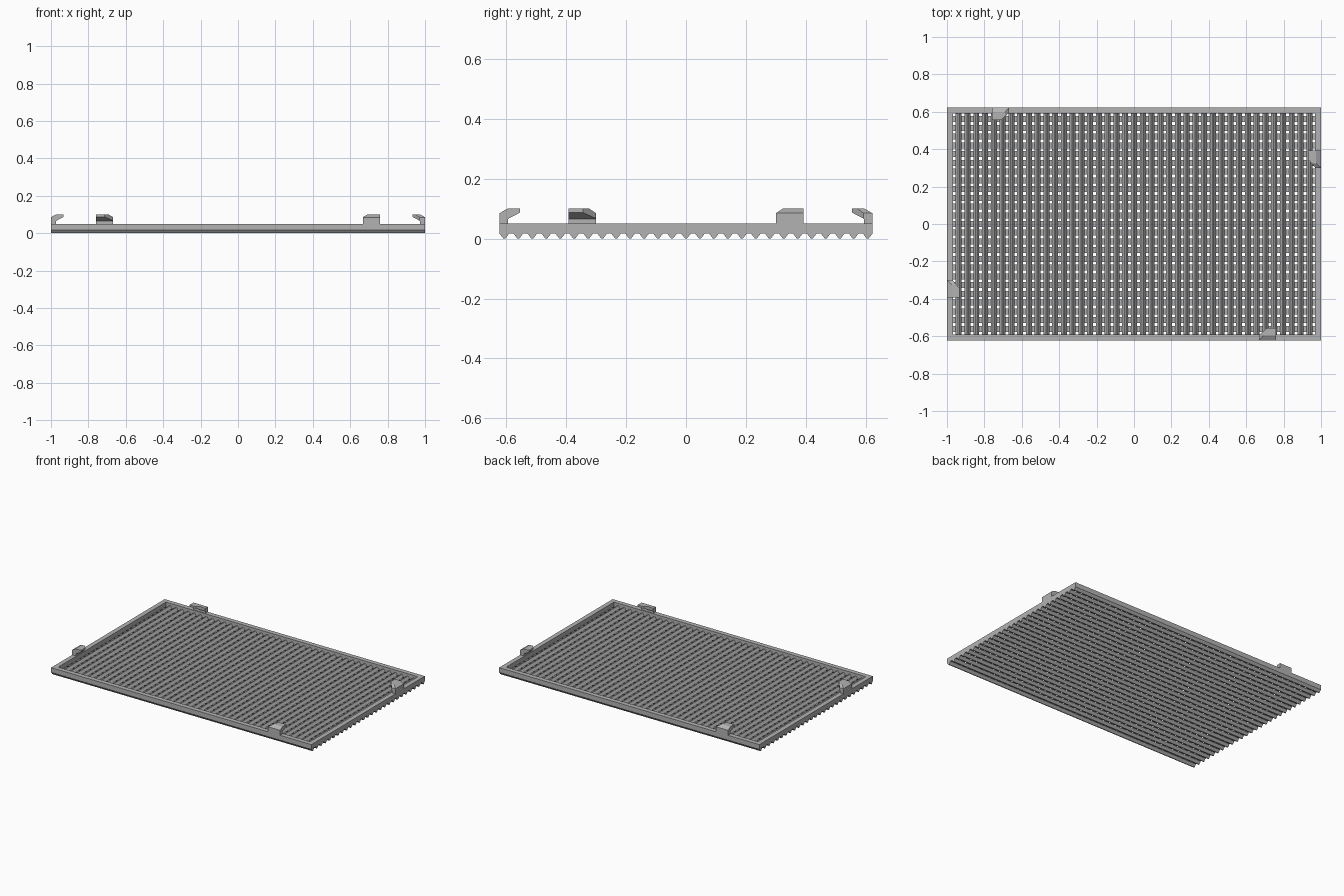
import bpy, bmesh, math
from mathutils import Vector, Matrix

if "Cube" in bpy.data.objects:
    bpy.data.objects.remove(bpy.data.objects["Cube"])

HX, HY = 1.0, 0.623      # half size of the panel
RIM = 0.032              # rim width
Z_MID, Z_TOP = 0.017, 0.05

grey = bpy.data.materials.new("light_grey")
grey.diffuse_color = (0.45, 0.45, 0.45, 1)
grey.use_nodes = True
grey.node_tree.nodes["Principled BSDF"].inputs["Base Color"].default_value = grey.diffuse_color


def finish(bm, name):
    bmesh.ops.recalc_face_normals(bm, faces=bm.faces[:])
    me = bpy.data.meshes.new(name)
    bm.to_mesh(me)
    bm.free()
    me.materials.append(grey)
    ob = bpy.data.objects.new(name, me)
    bpy.context.collection.objects.link(ob)
    return ob


def prism(bm, start, end):
    """Closed solid between two matching outlines."""
    a = [bm.verts.new(p) for p in start]
    b = [bm.verts.new(p) for p in end]
    n = len(a)
    bm.faces.new(a)
    bm.faces.new(b[::-1])
    for i in range(n):
        bm.faces.new((a[i], b[i], b[(i + 1) % n], a[(i + 1) % n]))


# Rectangular rim
bm = bmesh.new()
rings = []
for x, y, z in ((HX, HY, Z_MID), (HX, HY, Z_TOP),
                (HX - RIM, HY - RIM, Z_TOP), (HX - RIM, HY - RIM, Z_MID)):
    rings.append([bm.verts.new((sx * x, sy * y, z))
                  for sx, sy in ((-1, -1), (1, -1), (1, 1), (-1, 1))])
for k in range(4):
    for i in range(4):
        r, s, j = rings[k], rings[(k + 1) % 4], (i + 1) % 4
        bm.faces.new((r[i], r[j], s[j], s[i]))
finish(bm, "rim")

# Lower ribs along x, pointing down
bm = bmesh.new()
count, edge = 27, HY - 0.016
for i in range(count):
    c = -edge + 2 * edge * i / (count - 1)
    prof = [(c - 0.016, Z_MID), (c - 0.003, 0), (c + 0.003, 0), (c + 0.016, Z_MID)]
    prism(bm, [(-HX, y, z) for y, z in prof], [(HX, y, z) for y, z in prof])
finish(bm, "lower_ribs")

# Upper ribs along y, pointing up, inside the rim
bm = bmesh.new()
count, edge = 43, HX - 0.016
for i in range(1, count - 1):
    c = -edge + 2 * edge * i / (count - 1)
    prof = [(c - 0.016, Z_MID), (c - 0.003, 0.034), (c + 0.003, 0.034), (c + 0.016, Z_MID)]
    L = HY - RIM
    prism(bm, [(x, -L, z) for x, z in prof], [(x, L, z) for x, z in prof])
finish(bm, "upper_ribs")


def clip(name, origin, angle):
    """Hooked clip: local x runs along the rim, local y points inward."""
    bm = bmesh.new()
    prof = [(0, Z_TOP), (0, 0.085), (0.026, 0.1), (0.068, 0.1),
            (0.068, 0.087), (0.028, 0.066), (0.028, Z_TOP)]
    prism(bm, [(0, y, z) for y, z in prof], [(0.092, y, z) for y, z in prof])
    # Trim the hook corner in plan, then the top corner
    for co, no in (((0, 0.03, 0), (-0.038, 0.045, 0)),
                   ((0, 0, 0.085), (-0.015, 0, 0.023))):
        cut = bmesh.ops.bisect_plane(bm, geom=bm.verts[:] + bm.edges[:] + bm.faces[:],
                                     plane_co=co, plane_no=Vector(no).normalized(),
                                     clear_outer=True)
        edges = [e for e in cut["geom_cut"] if isinstance(e, bmesh.types.BMEdge)]
        bmesh.ops.holes_fill(bm, edges=[e for e in bm.edges if e.is_boundary], sides=0)
    bm.transform(Matrix.Translation(origin) @ Matrix.Rotation(angle, 4, 'Z'))
    finish(bm, name)


clip("front_clip", (0.668, -HY, 0), 0)
clip("right_clip", (HX, 0.30, 0), math.pi / 2)
clip("back_clip", (-0.668, HY, 0), math.pi)
clip("left_clip", (-HX, -0.30, 0), -math.pi / 2)
